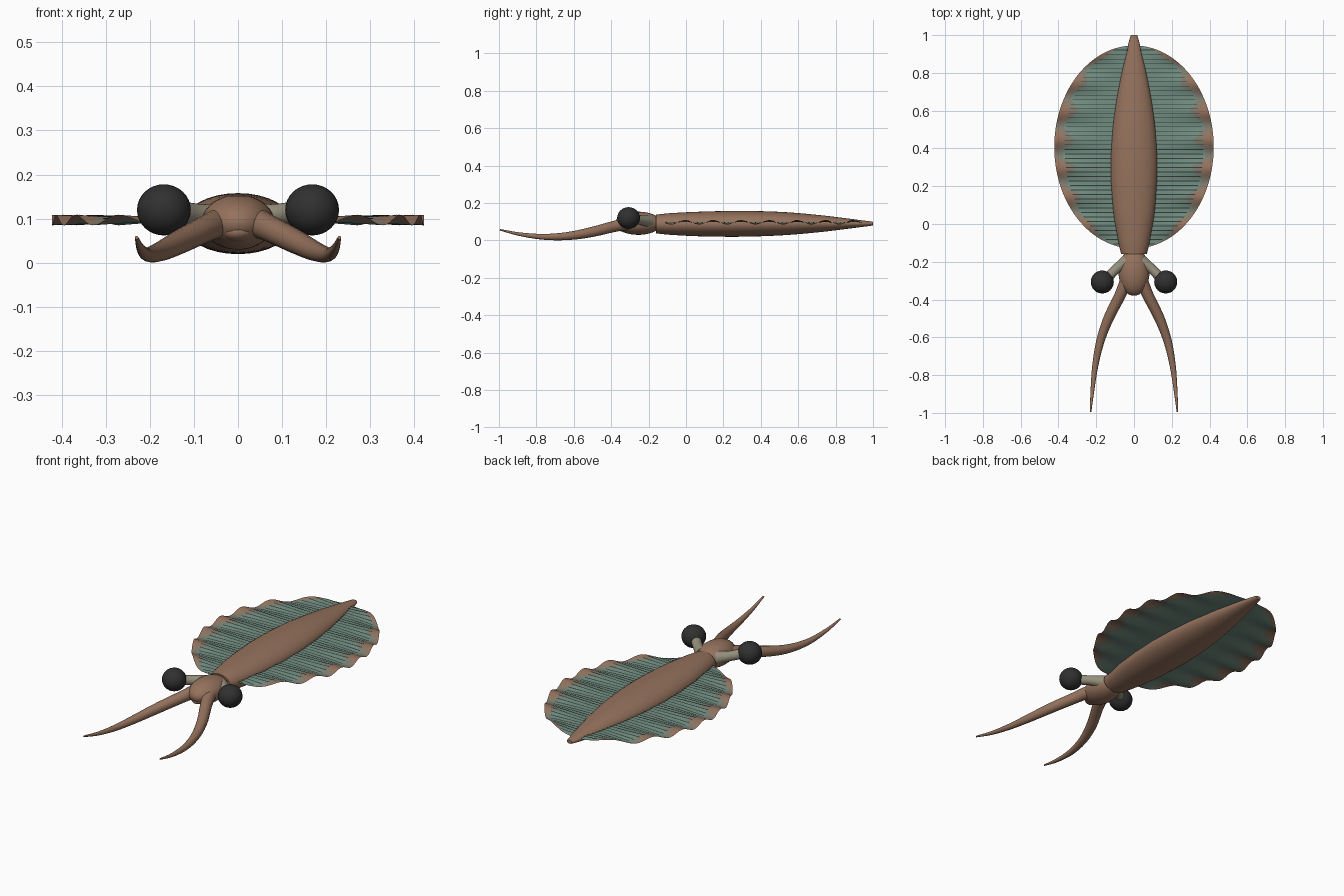
import bpy, bmesh, math
from mathutils import Vector

if "Cube" in bpy.data.objects:
    bpy.data.objects.remove(bpy.data.objects["Cube"])


def material(name, rgb):
    m = bpy.data.materials.new(name)
    m.diffuse_color = (*rgb, 1)
    m.use_nodes = True
    m.node_tree.nodes["Principled BSDF"].inputs["Base Color"].default_value = m.diffuse_color
    return m


BROWN = material("skin brown", (0.30, 0.168, 0.108))
TEAL = material("fin teal", (0.165, 0.262, 0.216))
TAUPE = material("fin taupe", (0.22, 0.20, 0.155))
DARK = material("rib dark", (0.03, 0.045, 0.04))
STALK = material("stalk beige", (0.30, 0.275, 0.20))
BLACK = material("eye black", (0.03, 0.03, 0.03))


def finish(name, bm, mats, smooth=True):
    me = bpy.data.meshes.new(name)
    bm.to_mesh(me)
    bm.free()
    for m in mats:
        me.materials.append(m)
    for p in me.polygons:
        p.use_smooth = smooth
    ob = bpy.data.objects.new(name, me)
    bpy.context.collection.objects.link(ob)
    return ob


def smooth_path(keys, steps=6):
    """Catmull-Rom through tuples of any length."""
    k = [Vector(a) for a in keys]
    k = [2 * k[0] - k[1]] + k + [2 * k[-1] - k[-2]]
    out = []
    for i in range(1, len(k) - 2):
        a, b, c, d = k[i - 1:i + 3]
        for s in range(steps):
            t = s / steps
            out.append(0.5 * (2 * b + (c - a) * t + (2 * a - 5 * b + 4 * c - d) * t * t
                              + (3 * b - a - 3 * c + d) * t ** 3))
    return out + [k[-2]]


def tube(name, rings, mat, sides=20):
    """Rings are (centre, half width, half height); sections follow the path."""
    bm = bmesh.new()
    loops = []
    for i, (c, w, h) in enumerate(rings):
        d = (rings[min(i + 1, len(rings) - 1)][0] - rings[max(i - 1, 0)][0]).normalized()
        side = d.cross(Vector((0, 0, 1))).normalized()
        up = side.cross(d)
        loops.append([bm.verts.new(c + side * w * math.cos(a) + up * h * math.sin(a))
                      for a in (2 * math.pi * j / sides for j in range(sides))])
    for a, b in zip(loops, loops[1:]):
        for j in range(sides):
            n = (j + 1) % sides
            bm.faces.new((a[j], a[n], b[n], b[j]))
    bm.faces.new(loops[0])
    bm.faces.new(loops[-1])
    bmesh.ops.recalc_face_normals(bm, faces=bm.faces)
    return finish(name, bm, [mat])


def ball(name, loc, size, mat, u=24, v=16):
    bm = bmesh.new()
    bmesh.ops.create_uvsphere(bm, u_segments=u, v_segments=v, radius=1)
    for vert in bm.verts:
        vert.co = Vector(loc) + Vector([a * b for a, b in zip(vert.co, size)])
    return finish(name, bm, [mat])


# Mantle: y, half width, half height, centre z
mantle = smooth_path([(-0.16, 0.068, 0.05, 0.088), (-0.08, 0.086, 0.058, 0.088),
                      (0.08, 0.112, 0.066, 0.088), (0.3, 0.124, 0.069, 0.089),
                      (0.52, 0.112, 0.062, 0.09), (0.72, 0.082, 0.045, 0.09),
                      (0.9, 0.043, 0.023, 0.09), (0.985, 0.022, 0.012, 0.09),
                      (1.0, 0.016, 0.009, 0.09)])
tube("mantle", [(Vector((0, p[0], p[3])), p[1], p[2]) for p in mantle], BROWN, 32)

# Head and mouth
ball("head", (0, -0.255, 0.092), (0.082, 0.125, 0.062), BROWN, 32, 20)
ball("mouth", (0, -0.34, 0.07), (0.035, 0.035, 0.022), BROWN)

# Eyes, stalks and tentacles on both sides
ARM = [(0.04, -0.30, 0.092, 0.034), (0.075, -0.38, 0.076, 0.03), (0.135, -0.5, 0.046, 0.027),
       (0.178, -0.62, 0.025, 0.022), (0.205, -0.75, 0.019, 0.016), (0.22, -0.88, 0.032, 0.010),
       (0.23, -0.995, 0.057, 0.004)]
for s, side in ((-1, "left"), (1, "right")):
    ball(side + "_eye", (s * 0.168, -0.307, 0.12), (0.061, 0.061, 0.058), BLACK)
    stalk = smooth_path([(0.04, -0.2, 0.1, 0.036), (0.09, -0.235, 0.108, 0.026),
                         (0.15, -0.295, 0.118, 0.026)], 5)
    tube(side + "_eye_stalk", [(Vector((s * p[0], p[1], p[2])), p[3], p[3]) for p in stalk], STALK)
    arm = smooth_path(ARM)
    tube(side + "_tentacle", [(Vector((s * p[0], p[1], p[2])), p[3], p[3]) for p in arm], BROWN, 16)

# Rippled fins
Y0, Y1 = -0.13, 0.945
MID, HALF = (Y0 + Y1) / 2, (Y1 - Y0) / 2


def fin_point(s, y, t, lift=0.0):
    w = 0.422 * math.sqrt(max(0, 1 - ((y - MID) / HALF) ** 2))
    z = 0.097 + 0.012 * t * t * math.sin(2 * math.pi * (y - MID) / 0.15) + lift
    return Vector((s * w * t, y, z))


for s, side in ((-1, "left"), (1, "right")):
    bm = bmesh.new()
    rows, cols = 140, 28
    # Rows crowd together at both ends so that the rim stays round
    grid = [[bm.verts.new(fin_point(s, MID - HALF * math.cos(math.pi * r / rows), c / cols))
             for c in range(cols + 1)] for r in range(rows + 1)]
    for r in range(rows):
        for c in range(cols):
            f = bm.faces.new((grid[r][c], grid[r][c + 1], grid[r + 1][c + 1], grid[r + 1][c]))
            y, t = f.calc_center_median().y, (c + 0.5) / cols
            rim = t + 0.07 * math.sin(2 * math.pi * (y - MID) / 0.15)
            f.material_index = 2 if rim > 0.93 else 1 if rim > 0.83 else 0
    bmesh.ops.remove_doubles(bm, verts=bm.verts, dist=1e-5)
    bmesh.ops.recalc_face_normals(bm, faces=bm.faces)
    if sum(f.normal.z for f in bm.faces) < 0:
        bmesh.ops.reverse_faces(bm, faces=bm.faces)
    finish(side + "_fin", bm, [TEAL, TAUPE, BROWN])

    # Fine dark ribs resting on the fin
    bm = bmesh.new()
    count, parts = 44, 14
    for i in range(count):
        y = Y0 + 0.025 + (Y1 - Y0 - 0.05) * i / (count - 1)
        ends = []
        for j in range(parts + 1):
            t = 0.15 + 0.72 * j / parts
            ends.append([bm.verts.new(fin_point(s, y + d, t, 0.003)) for d in (-0.0025, 0.0025)])
        for a, b in zip(ends, ends[1:]):
            f = bm.faces.new((a[0], b[0], b[1], a[1]))
            f.normal_update()
            if f.normal.z < 0:
                f.normal_flip()
    finish(side + "_fin_ribs", bm, [DARK], False)

for ob in bpy.context.scene.objects:
    bpy.context.view_layer.objects.active = ob
    ob.select_set(True)
bpy.ops.object.shade_smooth_by_angle(angle=math.radians(40))
